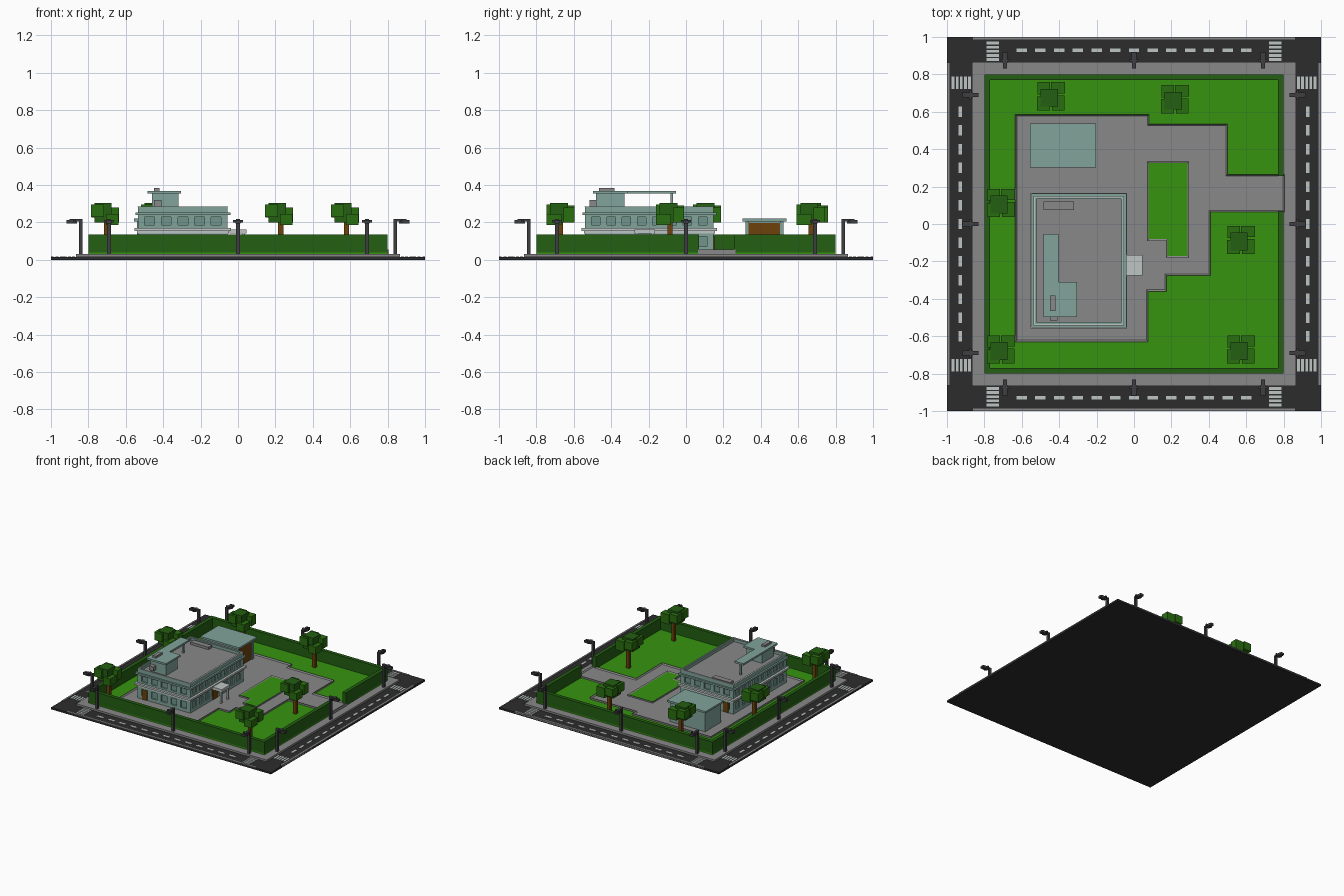
import bpy, bmesh, math
from mathutils import Matrix, Vector

cube = bpy.data.objects.get("Cube")
if cube:
    bpy.data.objects.remove(cube, do_unlink=True)


def material(name, rgb):
    lin = [((c / 255 + 0.055) / 1.055) ** 2.4 if c > 10 else c / 255 / 12.92 for c in rgb]
    m = bpy.data.materials.new(name)
    m.use_nodes = True
    m.diffuse_color = (*lin, 1)
    m.node_tree.nodes["Principled BSDF"].inputs["Base Color"].default_value = (*lin, 1)
    return m


GRASS = material("grass green", (54, 148, 16))
HEDGE = material("hedge green", (35, 95, 18))
LEAF = material("leaf green", (42, 110, 16))
GREY = material("paving grey", (136, 136, 136))
ROAD = material("asphalt", (44, 44, 45))
TEAL = material("wall teal", (129, 164, 154))
PALE = material("pale trim", (190, 198, 196))
BROWN = material("wood brown", (108, 66, 12))
LAMP = material("lamp grey", (62, 62, 66))
GLASS = material("window teal", (112, 147, 139))


def finish(name, bm, *mats):
    me = bpy.data.meshes.new(name)
    bm.to_mesh(me)
    bm.free()
    for m in mats:
        me.materials.append(m)
    ob = bpy.data.objects.new(name, me)
    bpy.context.collection.objects.link(ob)
    return ob


def boxes(name, mat, *items, turn=0, at=(0, 0, 0)):
    """Boxes given as x0, x1, y0, y1, z0, z1, joined in one object."""
    bm = bmesh.new()
    place = Matrix.Translation(at) @ Matrix.Rotation(turn, 4, 'Z')
    for x0, x1, y0, y1, z0, z1 in items:
        mid = Vector(((x0 + x1) / 2, (y0 + y1) / 2, (z0 + z1) / 2))
        size = Matrix.Diagonal((x1 - x0, y1 - y0, z1 - z0, 1))
        bmesh.ops.create_cube(bm, size=1, matrix=place @ Matrix.Translation(mid) @ size)
    return finish(name, bm, mat)


def kerbed(name, pts, z0, z1, drop, kerb, inner):
    """Raised outline with a kerb and a slightly sunken floor."""
    bm = bmesh.new()
    base = bm.faces.new([bm.verts.new((x, y, z0)) for x, y in pts])
    ext = bmesh.ops.extrude_face_region(bm, geom=[base])
    bmesh.ops.translate(bm, verts=[v for v in ext["geom"] if isinstance(v, bmesh.types.BMVert)],
                        vec=(0, 0, z1 - z0))
    bmesh.ops.recalc_face_normals(bm, faces=bm.faces)
    top = max(bm.faces, key=lambda f: f.calc_center_median().z)
    bmesh.ops.inset_region(bm, faces=[top], thickness=0.012, depth=0)
    for v in top.verts:
        v.co.z -= drop
    top.material_index = 1
    return finish(name, bm, kerb, inner)


# Ground layers
boxes("road_base", ROAD, (-1, 1, -1, 1, 0, 0.015))
boxes("pavement", GREY, (-0.865, 0.865, -0.865, 0.865, 0.012, 0.03))
boxes("lawn", GRASS, (-0.8, 0.8, -0.8, 0.8, 0.025, 0.04))

# Road markings, outer kerbs and lamps on all four sides
for k in range(4):
    a = k * math.pi / 2
    dashes = [(i * 0.1 - 0.028, i * 0.1 + 0.028, 0.92, 0.938, 0.012, 0.018) for i in range(-6, 7)]
    boxes("lane_dashes", PALE, *dashes, turn=a)
    stripes = [(s * 0.755 - 0.033, s * 0.755 + 0.033, 0.872 + j * 0.022, 0.887 + j * 0.022, 0.012, 0.018)
               for s in (-1, 1) for j in range(5)]
    boxes("crossing", PALE, *stripes, turn=a)
    boxes("outer_kerb", GREY, (-0.86, 0.86, 0.986, 1, 0.005, 0.019), turn=a)
    for x in (-0.69, 0, 0.69):
        boxes("street_lamp", LAMP,
              (x - 0.01, x + 0.01, 0.832, 0.85, 0.025, 0.215),
              (x - 0.01, x + 0.01, 0.832, 0.9, 0.205, 0.218),
              (x - 0.027, x + 0.027, 0.868, 0.88, 0.2, 0.214),
              (x - 0.014, x + 0.014, 0.86, 0.917, 0.194, 0.212), turn=a)

# Hedge with a gateway on the left side
boxes("hedge", HEDGE,
      (-0.8, 0.8, 0.77, 0.8, 0.03, 0.135), (-0.8, 0.8, -0.8, -0.77, 0.03, 0.135),
      (-0.8, -0.77, -0.77, 0.77, 0.03, 0.135),
      (0.77, 0.8, -0.77, 0.07, 0.03, 0.135), (0.77, 0.8, 0.257, 0.77, 0.03, 0.135))

# Yard paving, driveway and planted island
kerbed("yard", [(-0.635, 0.585), (0.08, 0.585), (0.08, 0.535), (0.5, 0.535), (0.5, 0.265),
                (0.805, 0.265), (0.805, 0.065), (0.41, 0.065), (0.41, -0.275), (0.175, -0.275),
                (0.175, -0.36), (0.075, -0.36), (0.075, -0.63), (-0.635, -0.63)],
       0.028, 0.054, 0.01, GREY, GREY)
kerbed("island", [(0.07, 0.335), (0.295, 0.335), (0.295, -0.18), (0.17, -0.18), (0.17, -0.09),
                  (0.07, -0.09)], 0.03, 0.056, 0.005, GREY, GRASS)

# Main building: recessed core, ledges and roof
X0, X1, Y0, Y1 = -0.535, -0.055, -0.54, 0.148
boxes("window_core", GLASS, (X0 + 0.01, X1 - 0.01, Y0 + 0.01, Y1 - 0.01, 0.03, 0.25))
boxes("lower_ledge", PALE, (X0 - 0.018, X1 + 0.018, Y0 - 0.018, Y1 + 0.018, 0.155, 0.17),
      (X0 - 0.006, X1 + 0.006, Y0 - 0.006, Y1 + 0.006, 0.14, 0.155))
boxes("upper_ledge", TEAL, (X0 - 0.014, X1 + 0.014, Y0 - 0.014, Y1 + 0.014, 0.24, 0.254))
boxes("flat_roof", GREY, (X0 + 0.01, X1 - 0.01, Y0 + 0.01, Y1 - 0.01, 0.25, 0.26))


def ring(x0, x1, y0, y1, w, z0, z1):
    return [(x0, x1, y0, y0 + w, z0, z1), (x0, x1, y1 - w, y1, z0, z1),
            (x0, x0 + w, y0 + w, y1 - w, z0, z1), (x1 - w, x1, y0 + w, y1 - w, z0, z1)]


boxes("parapet", TEAL, *ring(X0, X1, Y0, Y1, 0.015, 0.25, 0.283))
boxes("parapet_cap", PALE, *ring(X0 - 0.002, X1 + 0.002, Y0 - 0.002, Y1 + 0.002, 0.008, 0.282, 0.286))

# Wall bands and piers that frame the windows of both floors
walls = []
for sill, head, low, high in ((0.07, 0.125, 0.03, 0.142), (0.185, 0.23, 0.168, 0.242)):
    walls += ring(X0, X1, Y0, Y1, 0.015, low, sill)
    walls += ring(X0, X1, Y0, Y1, 0.015, head, high)
    for n, lo, hi, along_x in ((5, X0, X1, True), (8, Y0, Y1, False)):
        for i in range(n + 1):
            c = lo + 0.018 + (hi - lo - 0.036) * i / n
            p, q = c - 0.018, c + 0.018
            if along_x:
                walls += [(p, q, Y0, Y0 + 0.015, sill, head), (p, q, Y1 - 0.015, Y1, sill, head)]
            else:
                walls += [(X0, X0 + 0.015, p, q, sill, head), (X1 - 0.015, X1, p, q, sill, head)]
boxes("wall_frames", TEAL, *walls)

# Doors
boxes("front_door", BROWN, (-0.49, -0.445, Y0 - 0.004, Y0 + 0.01, 0.04, 0.125))
boxes("back_door", BROWN, (-0.49, -0.445, Y1 - 0.01, Y1 + 0.004, 0.04, 0.125))
boxes("main_door", BROWN, (X1 - 0.01, X1 + 0.004, -0.25, -0.19, 0.04, 0.125))

# Entrance canopy
boxes("canopy", PALE, (-0.045, 0.045, -0.275, -0.165, 0.14, 0.163))
boxes("canopy_posts", PALE, *[(0.025, 0.037, y - 0.006, y + 0.006, 0.04, 0.145) for y in (-0.262, -0.178)])

# Rooftop room, covered walk and service units
boxes("roof_room", TEAL, (-0.46, -0.318, -0.48, -0.33, 0.255, 0.357))
boxes("roof_canopy", TEAL, (-0.485, -0.305, -0.498, -0.31, 0.354, 0.369),
      (-0.485, -0.405, -0.31, -0.053, 0.354, 0.369))
boxes("roof_canopy_post", TEAL, (-0.452, -0.438, -0.083, -0.069, 0.255, 0.356))
boxes("service_units", GREY, (-0.45, -0.42, -0.465, -0.383, 0.368, 0.385),
      (-0.45, -0.408, -0.515, -0.478, 0.285, 0.32), (-0.485, -0.32, 0.075, 0.12, 0.255, 0.28))

# Garage
boxes("garage_walls", TEAL, (-0.54, -0.235, 0.318, 0.522, 0.03, 0.207),
      (-0.24, -0.22, 0.318, 0.335, 0.03, 0.207), (-0.24, -0.22, 0.502, 0.522, 0.03, 0.207))
boxes("garage_roof", TEAL, (-0.555, -0.203, 0.303, 0.538, 0.205, 0.22))
boxes("garage_door", BROWN, (-0.236, -0.228, 0.335, 0.502, 0.04, 0.198))

# Blocky trees
for x, y in ((-0.443, 0.683), (0.22, 0.667), (-0.712, 0.113), (-0.712, -0.67), (0.572, -0.085), (0.572, -0.67)):
    boxes("tree_trunk", BROWN, (-0.005, 0.022, -0.013, 0.013, 0.03, 0.24), at=(x, y, 0))
    boxes("tree_leaves", LEAF,
          (-0.072, -0.005, 0.01, 0.075, 0.225, 0.29), (0.0, 0.075, 0.015, 0.075, 0.2, 0.28),
          (-0.075, -0.005, -0.075, 0.0, 0.23, 0.296), (0.005, 0.072, -0.075, 0.005, 0.185, 0.246),
          at=(x, y, 0))
    boxes("tree_crown", HEDGE, (-0.056, 0.036, -0.056, 0.04, 0.2, 0.303), at=(x, y, 0))
